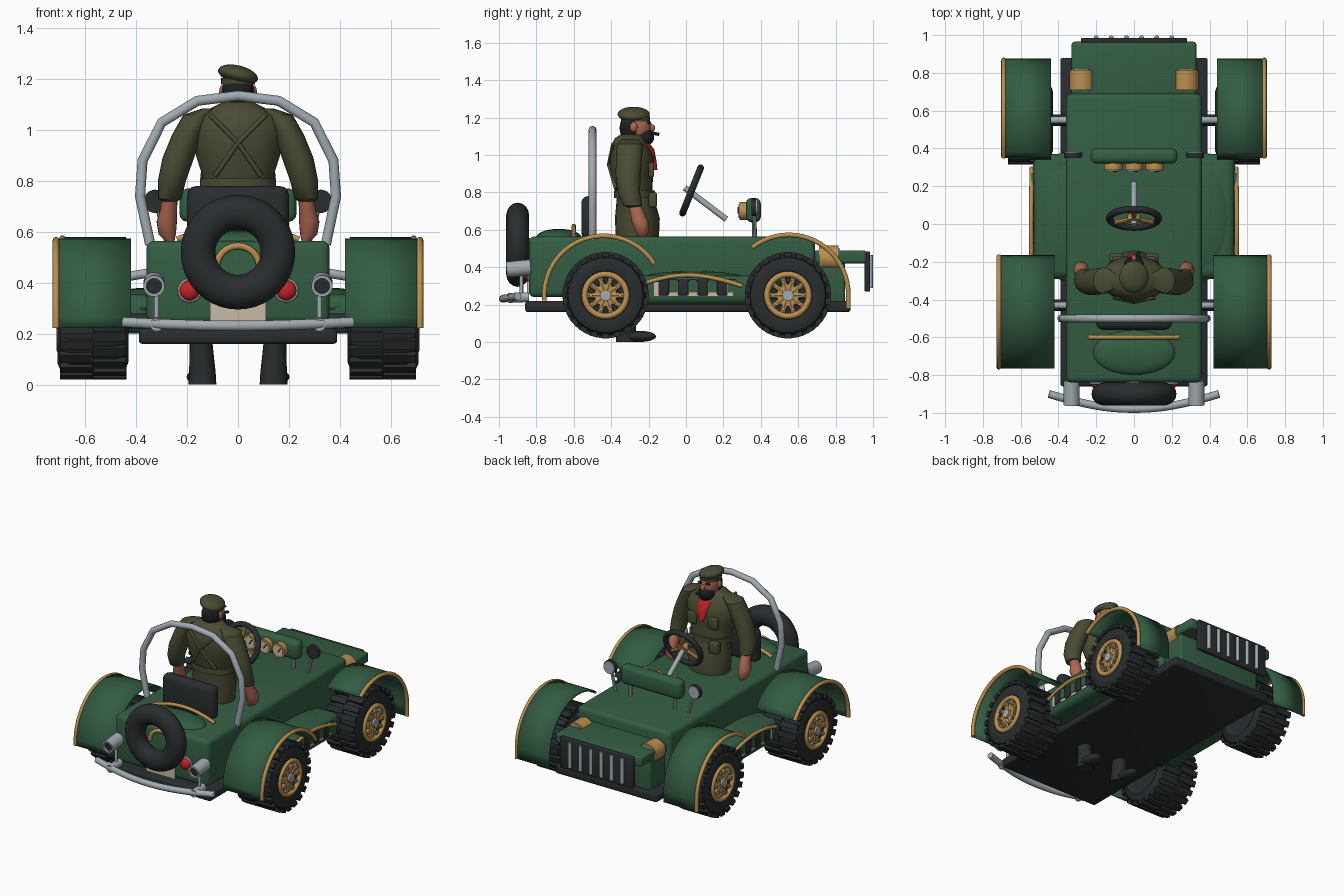
import bpy, bmesh
from math import sin, cos, pi, radians
from mathutils import Vector, Matrix

cube = bpy.data.objects.get("Cube")
if cube:
    bpy.data.objects.remove(cube)

def material(name, r, g, b):
    m = bpy.data.materials.new(name)
    m.use_nodes = True
    m.diffuse_color = (r, g, b, 1)
    m.node_tree.nodes["Principled BSDF"].inputs["Base Color"].default_value = (r, g, b, 1)
    return m

GREEN = material("body green", .034, .11, .056)
DARK = material("dark rubber", .022, .026, .028)
GOLD = material("brass", .5, .28, .08)
SILVER = material("steel", .36, .41, .44)
OLIVE = material("olive cloth", .068, .072, .034)
SKIN = material("skin", .42, .14, .085)
RED = material("red", .55, .018, .02)
BEIGE = material("cream", .58, .5, .38)
HAIR = material("black hair", .012, .013, .015)

def finish(name, bm, mat, angle=40):
    bmesh.ops.remove_doubles(bm, verts=bm.verts, dist=1e-5)
    bmesh.ops.recalc_face_normals(bm, faces=bm.faces)
    me = bpy.data.meshes.new(name)
    bm.to_mesh(me)
    bm.free()
    me.materials.append(mat)
    me.shade_smooth()
    me.set_sharp_from_angle(angle=radians(angle))
    ob = bpy.data.objects.new(name, me)
    bpy.context.collection.objects.link(ob)
    return ob

def box(name, x, y, z, mat, bevel=0.0):
    """Box from (min, max) spans, with rounded edges."""
    bm = bmesh.new()
    size = Matrix.Diagonal((x[1] - x[0], y[1] - y[0], z[1] - z[0], 1))
    mid = Matrix.Translation((sum(x) / 2, sum(y) / 2, sum(z) / 2))
    bmesh.ops.create_cube(bm, size=1, matrix=mid @ size)
    if bevel:
        bmesh.ops.bevel(bm, geom=bm.edges[:], offset=bevel, segments=3, profile=.5, affect='EDGES')
    return finish(name, bm, mat)

def loft(name, rings, mat, closed=True, cap=True):
    bm = bmesh.new()
    vs = [[bm.verts.new(p) for p in r] for r in rings]
    n = len(rings[0])
    for a, b in zip(vs, vs[1:]):
        for i in range(n if closed else n - 1):
            j = (i + 1) % n
            bm.faces.new((a[i], a[j], b[j], b[i]))
    if closed and cap:
        bm.faces.new(vs[0])
        bm.faces.new(vs[-1])
    return finish(name, bm, mat)

def lathe(name, profile, loc, axis, mat, seg=32, cap=True):
    """Spin (radius, height) points round an axis through loc."""
    q = Vector(axis).to_track_quat('Z', 'Y')
    rings = [[Vector(loc) + q @ Vector((r * cos(2 * pi * i / seg), r * sin(2 * pi * i / seg), h))
              for i in range(seg)] for r, h in profile]
    return loft(name, rings, mat, cap=cap)

def rod(name, a, b, r, mat, seg=16):
    d = Vector(b) - Vector(a)
    return lathe(name, [(r, 0), (r, d.length)], a, d, mat, seg)

def torus(name, big, small, loc, axis, mat, flat=1):
    prof = [(big + small * cos(k * pi / 8), flat * small * sin(k * pi / 8)) for k in range(17)]
    return lathe(name, prof, loc, axis, mat, 40, False)

def ball(name, loc, radii, mat, tilt=0):
    bm = bmesh.new()
    m = Matrix.Translation(loc) @ Matrix.Rotation(tilt, 4, 'Y') @ Matrix.Diagonal((*radii, 1))
    bmesh.ops.create_uvsphere(bm, u_segments=24, v_segments=14, radius=1, matrix=m)
    return finish(name, bm, mat, 80)

def limb(name, sections, mat):
    """Loft of level ellipses (x, y, z, rx, ry)."""
    return loft(name, [[(x + rx * cos(i * pi / 10), y + ry * sin(i * pi / 10), z) for i in range(20)]
                       for x, y, z, rx, ry in sections], mat)

def tube(name, pts, r, mat, smooth=False):
    cu = bpy.data.curves.new(name, 'CURVE')
    cu.dimensions = '3D'
    cu.bevel_depth, cu.bevel_resolution, cu.use_fill_caps = r, 3, True
    sp = cu.splines.new('NURBS' if smooth else 'POLY')
    sp.points.add(len(pts) - 1)
    for p, c in zip(sp.points, pts):
        p.co = (*c, 1)
    if smooth:
        sp.use_endpoint_u, sp.order_u = True, 3
    tmp = bpy.data.objects.new("path", cu)
    bpy.context.collection.objects.link(tmp)
    bm = bmesh.new()
    bm.from_mesh(bpy.data.meshes.new_from_object(tmp.evaluated_get(bpy.context.evaluated_depsgraph_get())))
    bpy.data.objects.remove(tmp)
    return finish(name, bm, mat)

# Chassis and bodywork
box("chassis", (-.39, .39), (-.86, .88), (.16, .22), DARK, .015)
box("body", (-.36, .36), (-.84, .69), (.24, .565), GREEN, .03)
box("front_body", (-.32, .32), (.6, .85), (.2, .47), GREEN, .015)
box("nose", (-.33, .33), (.6, .965), (.42, .49), GREEN, .015)
box("grille_panel", (-.28, .28), (.955, .985), (.27, .485), DARK, .006)
for i in range(6):
    x = -.2 + .08 * i
    rod("grille_bar", (x, .986, .29), (x, .986, .465), .013, SILVER, 12)
ball("rear_deck_bulge", (0, -.68, .56), (.22, .12, .045), GREEN)
tube("rear_deck_trim", [(-.24, -.6, .57), (-.12, -.6, .62), (.12, -.6, .62), (.24, -.6, .57)], .012, GOLD, True)
box("seat_back", (-.2, .2), (-.56, -.48), (.55, .78), DARK, .035)
box("number_plate", (-.11, .11), (-.849, -.84), (.24, .36), BEIGE)
tube("rear_badge_arch", [(.085 * cos(a * pi / 12), -.845, .46 + .085 * sin(a * pi / 12)) for a in range(13)],
     .014, GOLD)
torus("spare_tyre", .157, .068, (0, -.9, .52), (0, 1, 0), DARK, .9)
tube("rear_bumper", [(-.45, -.9, .245), (-.25, -.96, .235), (0, -.985, .23), (.25, -.96, .235), (.45, -.9, .245)],
     .021, SILVER, True)
half = [(.345, .55), (.385, .74), (.375, .88), (.3, 1.03), (.16, 1.115)]
tube("roll_bar", [(-x, -.5, z) for x, z in half] + [(0, -.5, 1.135)] + [(x, -.5, z) for x, z in half[::-1]],
     .021, SILVER)

# Dashboard and steering
box("dashboard", (-.23, .23), (.32, .4), (.64, .77), GREEN, .03)
for x in (-.11, 0, .11):
    rod("gauge_bezel", (x, .285, .7), (x, .33, .7), .048, GOLD, 24)
    rod("gauge_face", (x, .281, .7), (x, .29, .7), .036, BEIGE, 24)
    rod("gauge_needle", (x, .279, .69), (x + .02, .279, .72), .004, DARK, 6)
wheel_axis = Vector((0, .93, -.37))
hub = Vector((0, .03, .81))
torus("steering_rim", .13, .018, hub, wheel_axis, DARK)
rod("steering_column", hub - wheel_axis * .04, hub + wheel_axis * .2 - Vector((0, 0, .08)), .016, SILVER)
rod("steering_hub", hub - wheel_axis * .015, hub + wheel_axis * .015, .035, GOLD)
side = Vector((1, 0, 0))
up = side.cross(wheel_axis)
for a in (pi / 2, pi * 7 / 6, pi * 11 / 6):
    rod("steering_spoke", hub, hub + (side * cos(a) + up * sin(a)) * .125, .013, GOLD, 8)

def wheel(y, x0, x1, s):
    """Tyre with tread blocks, brass rim, spokes and bolts."""
    w, c = x1 - x0, Vector((s * x0, y, .25))
    prof = [(.1, .03), (.16, 0), (.2, .015), (.216, .05), (.216, w - .05), (.2, w - .015),
            (.165, w), (.13, w - .01), (.12, w - .04), (.1, w - .05), (.1, .03)]
    lathe("tyre", prof, c, (s, 0, 0), DARK, 44, False)
    bm = bmesh.new()
    for i in range(44):
        rot = Matrix.Rotation(2 * pi * i / 44, 4, 'X')
        off = s * w * (.27 if i % 2 else .73)
        bmesh.ops.create_cube(bm, size=1, matrix=Matrix.Translation(c + Vector((off, 0, 0))) @ rot
                              @ Matrix.Translation((0, 0, .217)) @ Matrix.Diagonal((w * .47, .038, .026, 1)))
    finish("tread", bm, DARK)
    at = lambda d, r=0, a=0: c + Vector((s * d, r * cos(a), r * sin(a)))
    rod("wheel_back", at(.02), at(w - .045), .125, DARK, 32)
    torus("rim", .112, .016, at(w - .012), (1, 0, 0), GOLD)
    rod("hub_plate", at(w - .05), at(w - .01), .06, GOLD, 24)
    rod("hub_cap", at(w - .03), at(w + .005), .03, SILVER, 20)
    for k in range(10):
        a = k * pi / 5
        rod("wheel_spoke", at(w - .022, .03, a), at(w - .022, .11, a), .016, GOLD, 8)
        rod("wheel_bolt", at(w - .03, .078, a), at(w + .002, .078, a), .009, SILVER, 8)

def fender(arc, x0, x1, s):
    ob = loft("fender", [[(s * x, y, z) for y, z in arc] for x in (x0, x1)], GREEN, closed=False)
    mod = ob.modifiers.new("thickness", 'SOLIDIFY')
    mod.thickness, mod.offset = .014, 0
    tube("fender_trim", [(s * x1, y, z) for y, z in arc], .013, GOLD)

def arch(cy, cz, a0, a1):
    return [(cy + .318 * cos(radians(a0 + (a1 - a0) * i / 20)),
             cz + .318 * sin(radians(a0 + (a1 - a0) * i / 20))) for i in range(21)]

# Parts on both sides
for s in (1, -1):
    wheel(-.43, .43, .71, s)
    wheel(.545, .43, .675, s)
    fender(arch(-.44, .25, 185, 32), .42, .715, s)
    fender(arch(.55, .255, 128, 0) + [(.868, .18)], .44, .69, s)
    for y in (-.43, .55):
        rod("axle", (s * .3, y, .25), (s * .46, y, .25), .03, DARK)
        rod("suspension_arm", (s * .34, y, .44), (s * .46, y, .42), .018, SILVER)
    span = lambda a, b: tuple(sorted((s * a, s * b)))
    box("side_pod", span(.33, .535), (-.29, .37), (.2, .355), GREEN, .045)
    ball("side_pod_crown", (s * .37, .04, .31), (.16, .34, .07), GREEN)
    tube("pod_trim", [(s * .54, -.26, .3), (s * .545, -.12, .355), (s * .545, .12, .36), (s * .54, .3, .3)],
         .012, GOLD, True)
    box("pod_panel", span(.53, .539), (-.17, .25), (.245, .32), BEIGE)
    for k in range(4):
        y = -.12 + .105 * k
        box("pod_vent", span(.53, .546), (y - .028, y + .028), (.25, .335), DARK, .004)
        box("pod_rib", span(.53, .543), (y + .03, y + .075), (.265, .335), GREEN)
    # Lamps, exhausts and mirrors
    rod("headlamp", (s * .275, .71, .45), (s * .275, .815, .45), .066, GOLD, 28)
    rod("headlamp_glass", (s * .275, .81, .45), (s * .275, .82, .45), .054, BEIGE, 28)
    ball("tail_lamp", (s * .19, -.845, .37), (.04, .03, .04), RED)
    torus("tail_lamp_ring", .041, .006, (s * .19, -.843, .37), (0, 1, 0), SILVER)
    lathe("exhaust", [(.042, 0), (.042, .13), (.03, .13), (.028, .03)], (s * .33, -.83, .4), (0, -1, -.1), SILVER)
    rod("exhaust_bore", (s * .33, -.83, .4), (s * .33, -.945, .389), .033, DARK)
    rod("bumper_bracket", (s * .32, -.84, .24), (s * .32, -.95, .235), .026, SILVER)
    rod("bumper_strut", (s * .32, -.88, .24), (s * .32, -.88, .38), .01, SILVER)
    rod("mirror_stalk", (s * .28, .37, .56), (s * .32, .365, .71), .01, SILVER, 8)
    rod("dash_leg", (s * .17, .365, .55), (s * .17, .365, .66), .012, SILVER, 8)
    rod("mirror", (s * .325, .35, .72), (s * .325, .375, .72), .046, DARK, 24)
    rod("mirror_shell", (s * .325, .37, .72), (s * .325, .382, .72), .042, SILVER, 24)

    # Driver's limbs
    limb("boot", [(s * .14, -.32, 0, .055, .055), (s * .14, -.32, .05, .052, .052),
                  (s * .145, -.32, .16, .045, .05), (s * .14, -.31, .3, .05, .055)], DARK)
    ball("boot_toe", (s * .15, -.25, .03), (.052, .09, .03), DARK)
    limb("sleeve", [(s * .11, -.3, 1.085, .03, .04), (s * .16, -.3, 1.06, .055, .07),
                    (s * .2, -.305, .98, .06, .07), (s * .235, -.31, .89, .062, .066),
                    (s * .26, -.305, .8, .055, .06), (s * .268, -.285, .73, .046, .05),
                    (s * .268, -.28, .72, .03, .035)], OLIVE)
    limb("hand", [(s * .268, -.28, .74, .03, .035), (s * .272, -.26, .69, .033, .038),
                  (s * .28, -.245, .64, .04, .045), (s * .278, -.235, .59, .034, .036),
                  (s * .265, -.235, .56, .015, .02)], SKIN)
    tube("back_strap", [(s * .11, -.39, 1.06), (0, -.413, .95), (-s * .09, -.375, .82)], .01, OLIVE)
    box("belt_pouch", span(.06, .13), (-.2, -.155), (.72, .8), OLIVE, .012)
    box("chest_pocket", span(.045, .115), (-.2, -.17), (.88, .96), OLIVE, .01)
    ball("ear", (s * .062, -.28, 1.15), (.012, .02, .026), SKIN)

# Driver's torso and head
limb("jacket", [(0, -.26, .55, .14, .115), (0, -.26, .66, .15, .12), (0, -.27, .77, .14, .1),
                (0, -.28, .82, .14, .1), (0, -.29, .9, .165, .115), (0, -.29, .99, .18, .12),
                (0, -.3, 1.05, .165, .1), (0, -.3, 1.09, .1, .08), (0, -.29, 1.11, .06, .06)], OLIVE)
limb("belt", [(0, -.275, .77, .15, .11), (0, -.275, .81, .15, .11)], OLIVE)
limb("neck", [(0, -.28, 1.07, .05, .05), (0, -.28, 1.14, .05, .05)], SKIN)
ball("head", (0, -.265, 1.15), (.062, .078, .085), SKIN)
ball("nose_tip", (0, -.185, 1.145), (.013, .02, .02), SKIN)
ball("hair", (0, -.287, 1.145), (.065, .068, .08), HAIR)
ball("beard", (0, -.225, 1.095), (.055, .055, .05), HAIR)
for s in (1, -1):
    ball("eyebrow", (s * .028, -.197, 1.172), (.02, .012, .007), HAIR)
rod("cigar", (.015, -.19, 1.12), (.025, -.145, 1.11), .009, HAIR, 10)
ball("beret", (0, -.28, 1.218), (.08, .086, .036), OLIVE, radians(14))
limb("beret_band", [(0, -.27, 1.18, .066, .076), (0, -.27, 1.205, .068, .078)], OLIVE)
limb("scarf", [(0, -.165, .92, .012, .012), (0, -.18, .97, .035, .022), (0, -.21, 1.03, .05, .04),
               (0, -.25, 1.07, .06, .05)], RED)
